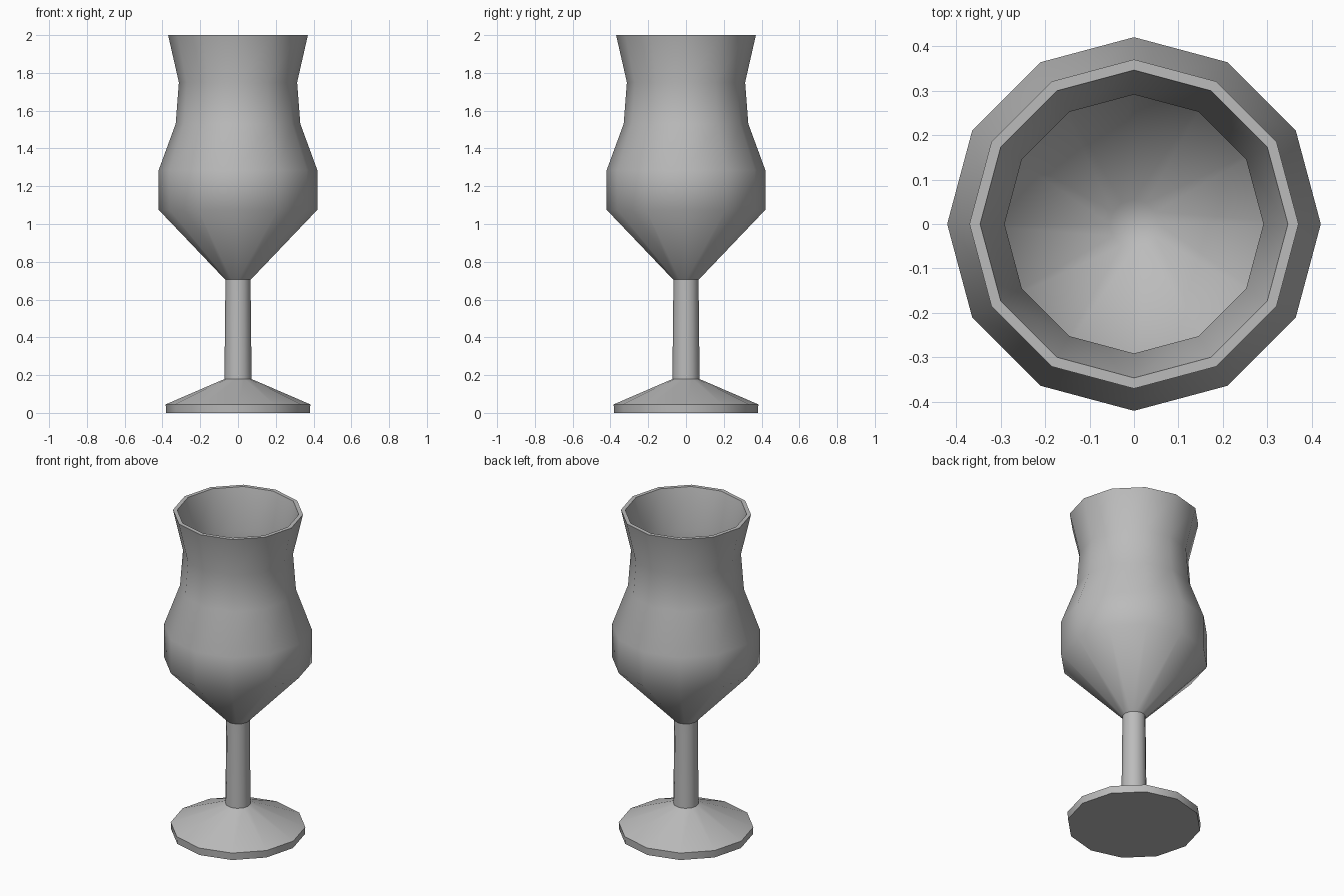
import bpy
import bmesh
import math

SIDES = 12

default = bpy.data.objects.get("Cube")
if default:
    bpy.data.objects.remove(default)

# One plain grey for the whole glass
grey = bpy.data.materials.new("plain_grey")
grey.use_nodes = True
grey.diffuse_color = (0.5, 0.5, 0.5, 1)
grey.node_tree.nodes["Principled BSDF"].inputs["Base Color"].default_value = (0.5, 0.5, 0.5, 1)


def lathe(name, profile, cap_start=False, cap_end=False):
    """Turn a (radius, height) profile around z, with optional end caps."""
    bm = bmesh.new()
    rings = []
    for r, z in profile:
        rings.append([bm.verts.new((r * math.cos(math.tau * i / SIDES),
                                    r * math.sin(math.tau * i / SIDES), z))
                      for i in range(SIDES)])
    for low, high in zip(rings, rings[1:]):
        for i in range(SIDES):
            j = (i + 1) % SIDES
            bm.faces.new((low[i], low[j], high[j], high[i]))
    if cap_start:
        bm.faces.new(rings[0][::-1])
    if cap_end:
        bm.faces.new(rings[-1])
    mesh = bpy.data.meshes.new(name)
    bm.to_mesh(mesh)
    bm.free()
    mesh.materials.append(grey)
    obj = bpy.data.objects.new(name, mesh)
    bpy.context.collection.objects.link(obj)
    bpy.ops.object.select_all(action="DESELECT")
    obj.select_set(True)
    bpy.context.view_layer.objects.active = obj
    bpy.ops.object.shade_smooth_by_angle(angle=math.radians(50))
    return obj


# Foot: flat disc with a bevelled rim and a shallow cone
lathe("foot", [(0.38, 0), (0.383, 0.045), (0.07, 0.18)], cap_start=True)

# Stem: slim and slightly tapered
lathe("stem", [(0.072, 0.18), (0.067, 0.64), (0.067, 0.705)])

# Bowl: outer wall up to the rim, then down the inner wall to the bottom
lathe("bowl", [
    (0.067, 0.705), (0.42, 1.075), (0.42, 1.285), (0.33, 1.53), (0.313, 1.75), (0.37, 2),
    (0.346, 2), (0.291, 1.75), (0.307, 1.525), (0.397, 1.28), (0.397, 1.085), (0.055, 0.73),
], cap_end=True)
